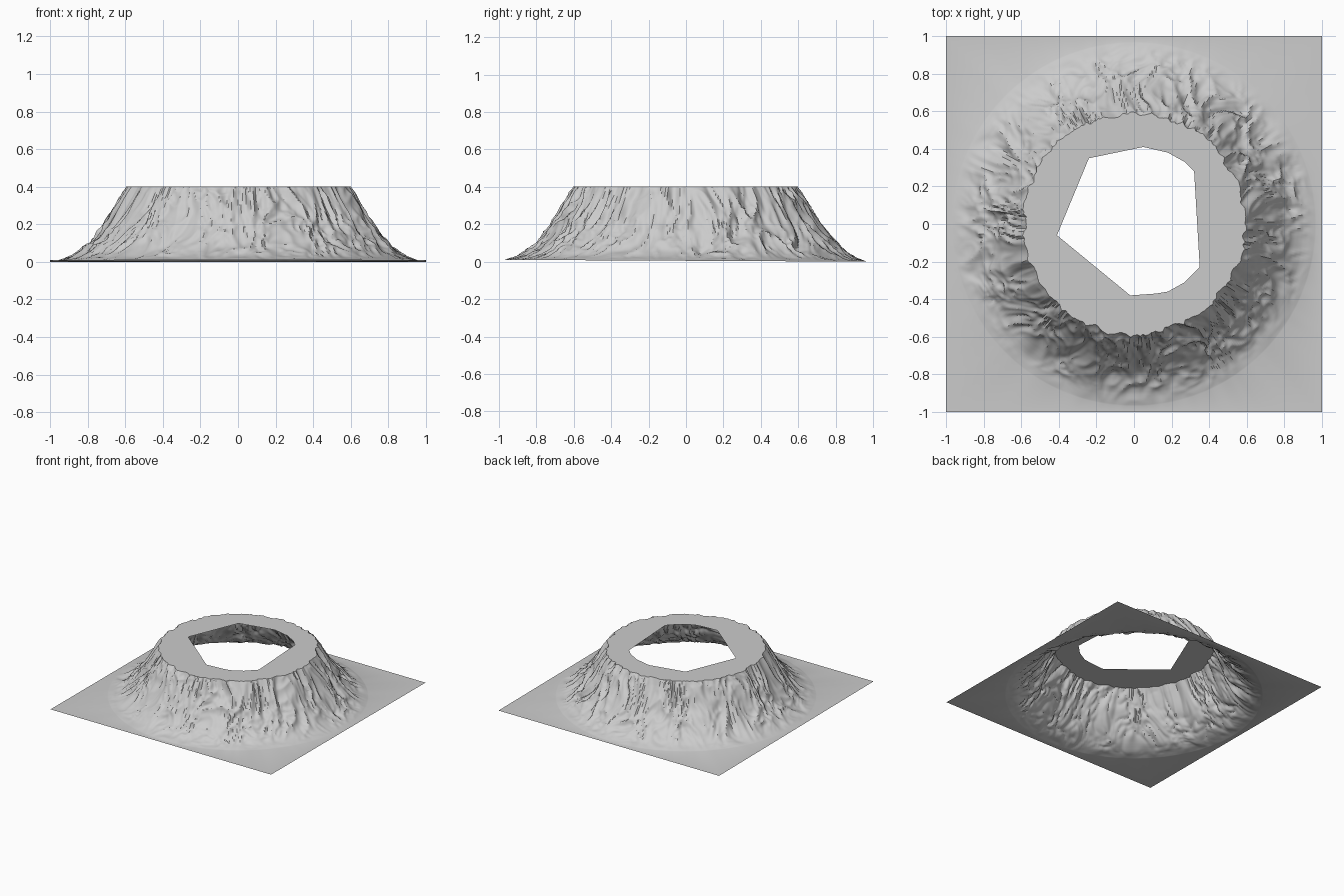
import bpy, bmesh, math
from mathutils import Vector, noise

if "Cube" in bpy.data.objects:
    bpy.data.objects.remove(bpy.data.objects["Cube"])

N = 480          # segments around
M = 64           # rings up the slope
# slope profile (radius, height), from ground to rim
PROFILE = [(0.97, 0.0), (0.90, 0.022), (0.84, 0.06), (0.77, 0.13),
           (0.71, 0.205), (0.66, 0.285), (0.62, 0.352), (0.59, 0.402)]
# crater opening outline
HOLE = [(-0.41, -0.06), (-0.02, -0.38), (0.12, -0.37), (0.18, -0.36), (0.27, -0.31),
        (0.35, -0.23), (0.32, 0.28), (0.27, 0.33), (0.18, 0.38), (0.05, 0.41), (-0.24, 0.35)]


def profile(t):
    """Point and outward normal on the slope, t in 0..1."""
    def at(u):
        f = max(0, min(1, u)) * (len(PROFILE) - 1)
        i = min(int(f), len(PROFILE) - 2)
        return Vector(PROFILE[i]).lerp(Vector(PROFILE[i + 1]), f - i)
    d = at(t + 0.08) - at(t - 0.08)
    p = (at(t - 0.04) + at(t) * 2 + at(t + 0.04)) / 4 if 0.04 < t < 0.96 else at(t)
    return p, Vector((d.y, -d.x)).normalized()


def hole_radius(a):
    """Distance from the centre to the opening along angle a."""
    d = Vector((math.cos(a), math.sin(a)))
    for i, p in enumerate(HOLE):
        p, q = Vector(p), Vector(HOLE[(i + 1) % len(HOLE)])
        e = q - p
        den = d.cross(e)
        if abs(den) > 1e-9:
            r, s = p.cross(e) / den, p.cross(d) / den
            if r > 0 and -1e-6 <= s <= 1 + 1e-6:
                return r
    return 0.38


def rock(a, r):
    """Ridges and gullies running mostly down the slope."""
    c = Vector((math.cos(a), math.sin(a), 0))
    p = c * (4.5 + 1.5 * r)
    p.z = r * 5
    p += noise.noise_vector(c * r * 5) * 0.7
    ridge = 1 - 2.2 * abs(noise.noise(p * 1.3))
    fine = 1 - 2.2 * abs(noise.noise(p * 3.1 + Vector((7, 3, 1))))
    return 0.020 * (ridge - 0.5) + 0.009 * (fine - 0.5) + 0.012 * noise.noise(c * 2.5)


bm = bmesh.new()
rings = []


def add_ring(fn):
    ring = []
    for i in range(N):
        a = 2 * math.pi * i / N
        r, z = fn(a)
        x, y = r * math.cos(a), r * math.sin(a)
        # ground dips slightly towards the back
        z += 0.005 * (1 - y) * max(0, 1 - z / 0.1)
        ring.append(bm.verts.new((x, y, min(z, 0.405))))
    rings.append(ring)


# square ground sheet
add_ring(lambda a: (1 / max(abs(math.cos(a)), abs(math.sin(a))), 0))

# rocky slope
for j in range(M + 1):
    t = j / M
    p, n = profile(t)
    k = min(1, t / 0.35)

    def slope(a):
        h = rock(a, p.x) * k
        zfade = min(1, (1 - t) / 0.12)      # level cut at the rim
        return p.x + n.x * h, max(0, p.y + n.y * h * zfade)
    add_ring(slope)

# flat rim reaching in to the crater opening
add_ring(lambda a: (hole_radius(a), 0.402))

for lo, hi in zip(rings, rings[1:]):
    for i in range(N):
        k = (i + 1) % N
        bm.faces.new((lo[i], lo[k], hi[k], hi[i]))

mesh = bpy.data.meshes.new("crater_mountain")
bm.to_mesh(mesh)
bm.free()
obj = bpy.data.objects.new("crater_mountain", mesh)
bpy.context.collection.objects.link(obj)
bpy.context.view_layer.objects.active = obj
obj.select_set(True)
bpy.ops.object.shade_smooth_by_angle(angle=math.radians(35))
